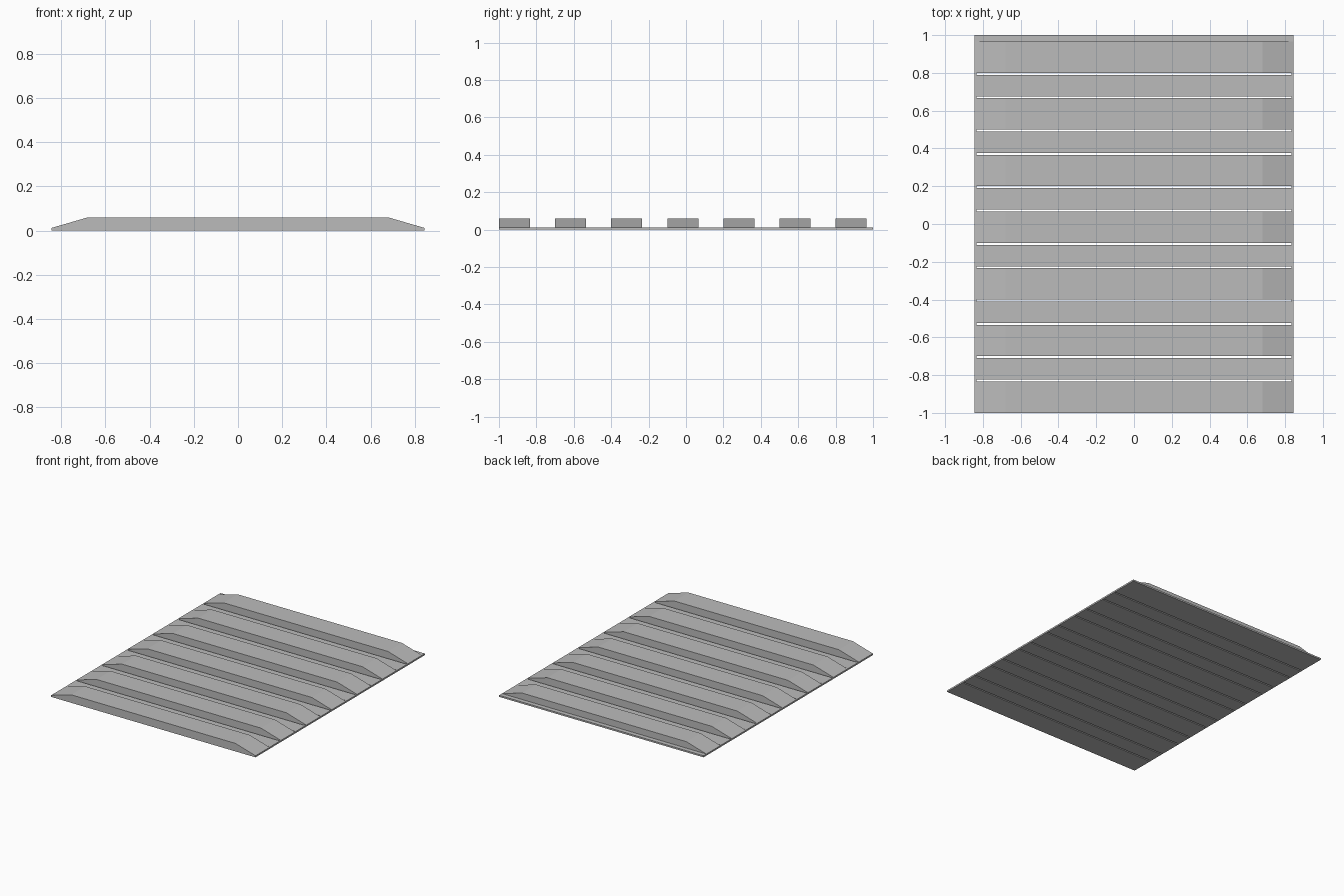
import bpy
import bmesh

cube = bpy.data.objects.get("Cube")
if cube:
    bpy.data.objects.remove(cube, do_unlink=True)

HALF_WIDTH, FLAT_HALF = 0.845, 0.68
PLATE, TOP = 0.012, 0.06
PITCH, BAR, SLOT, RAIL = 0.3, 0.166, 0.01, 0.01
COUNT = 7

# One plain grey for the whole ramp
grey = bpy.data.materials.new("plain_grey")
grey.use_nodes = True
colour = (0.5, 0.5, 0.5, 1)
grey.diffuse_color = colour
grey.node_tree.nodes["Principled BSDF"].inputs["Base Color"].default_value = colour


def extrude_profile(name, profile, y0, y1):
    """Solid made by sweeping an x-z outline from y0 to y1."""
    bm = bmesh.new()
    face = bm.faces.new([bm.verts.new((x, y0, z)) for x, z in profile])
    moved = bmesh.ops.extrude_face_region(bm, geom=[face])["geom"]
    bmesh.ops.translate(bm, vec=(0, y1 - y0, 0),
                        verts=[v for v in moved if isinstance(v, bmesh.types.BMVert)])
    bmesh.ops.recalc_face_normals(bm, faces=bm.faces)
    mesh = bpy.data.meshes.new(name)
    bm.to_mesh(mesh)
    bm.free()
    mesh.materials.append(grey)
    obj = bpy.data.objects.new(name, mesh)
    bpy.context.collection.objects.link(obj)


def slab(name, x0, x1, y0, y1):
    extrude_profile(name, [(x0, 0), (x1, 0), (x1, PLATE), (x0, PLATE)], y0, y1)


bar_profile = [(-HALF_WIDTH, 0), (HALF_WIDTH, 0), (HALF_WIDTH, PLATE),
               (FLAT_HALF, TOP), (-FLAT_HALF, TOP), (-HALF_WIDTH, PLATE)]
inner = HALF_WIDTH - RAIL

for i in range(COUNT):
    start = -1 + i * PITCH
    end = start + BAR
    # Raised bar with sloping ends
    extrude_profile(f"raised_bar_{i + 1}", bar_profile, start, end)
    if i < COUNT - 1:
        # Thin plate between bars, with a drain slot on each side
        following = start + PITCH
        slab(f"base_strip_{i + 1}", -inner, inner, end + SLOT, following - SLOT)
        # Narrow rails joining the bars past the slot ends
        slab(f"right_rail_{i + 1}", -HALF_WIDTH, -inner, end, following)
        slab(f"left_rail_{i + 1}", inner, HALF_WIDTH, end, following)
    else:
        # Plate lip behind the last bar
        slab("back_lip", -HALF_WIDTH, HALF_WIDTH, end, 1)
